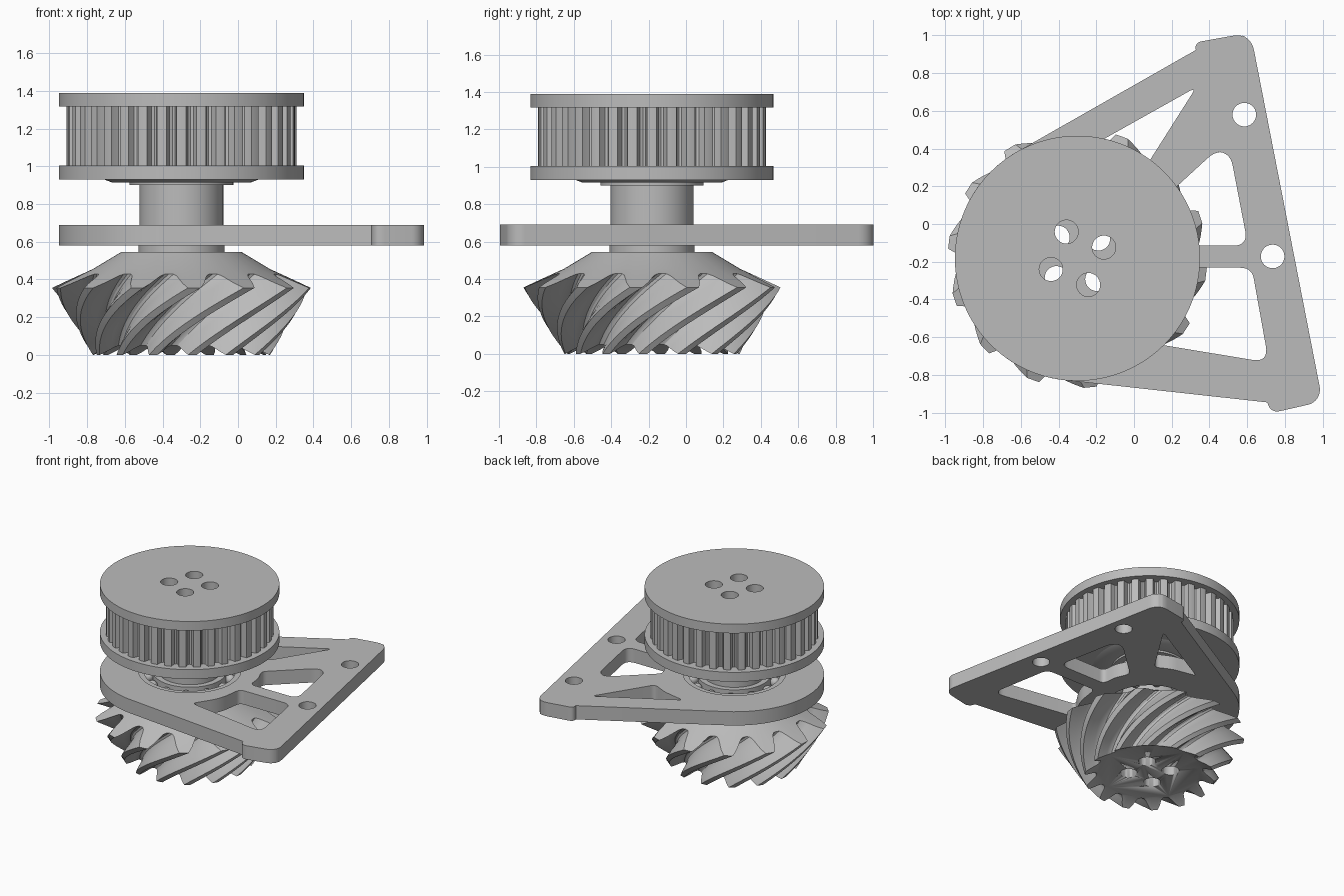
import bpy, bmesh
from math import sin, cos, tau, radians
from mathutils import Vector, Matrix

if "Cube" in bpy.data.objects:
    bpy.data.objects.remove(bpy.data.objects["Cube"])

AXIS = Vector((-0.30, -0.182))
TEETH, GROOVES = 14, 36

steel = bpy.data.materials.new("machined_grey")
steel.use_nodes = True
COLOUR = (0.5, 0.5, 0.5, 1)
steel.diffuse_color = COLOUR
steel.node_tree.nodes["Principled BSDF"].inputs["Base Color"].default_value = COLOUR


def add_object(name, mesh):
    obj = bpy.data.objects.new(name, mesh)
    bpy.context.collection.objects.link(obj)
    mesh.materials.clear()
    mesh.materials.append(steel)
    bpy.ops.object.select_all(action="DESELECT")
    obj.select_set(True)
    bpy.context.view_layer.objects.active = obj
    bpy.ops.object.shade_smooth_by_angle(angle=radians(28))
    return obj


def circle(r, centre=AXIS, n=96):
    return [centre + Vector((cos(tau * i / n), sin(tau * i / n))) * r for i in range(n)]


def rounded(corners):
    """Polygon of (x, y, setback) corners, each eased by a small curve."""
    out, pts = [], [Vector(c[:2]) for c in corners]
    for i, (p, c) in enumerate(zip(pts, corners)):
        if not c[2]:
            out.append(p)
            continue
        a = p + (pts[i - 1] - p).normalized() * c[2]
        b = p + (pts[(i + 1) % len(pts)] - p).normalized() * c[2]
        for k in range(9):
            t = k / 8
            out.append(a * (1 - t) ** 2 + p * 2 * t * (1 - t) + b * t * t)
    return out


def slab(name, loops, z0, z1):
    """Extruded flat outline; loops after the first become holes."""
    curve = bpy.data.curves.new(name, "CURVE")
    curve.dimensions, curve.fill_mode = "2D", "BOTH"
    curve.extrude = (z1 - z0) / 2
    for loop in loops:
        spline = curve.splines.new("POLY")
        spline.points.add(len(loop) - 1)
        for point, p in zip(spline.points, loop):
            point.co = (p.x, p.y, 0, 1)
        spline.use_cyclic_u = True
    temp = bpy.data.objects.new(name + "_outline", curve)
    bpy.context.collection.objects.link(temp)
    deps = bpy.context.evaluated_depsgraph_get()
    mesh = bpy.data.meshes.new_from_object(temp.evaluated_get(deps))
    bpy.data.objects.remove(temp)
    mesh.transform(Matrix.Translation((0, 0, (z0 + z1) / 2)))
    bm = bmesh.new()
    bm.from_mesh(mesh)
    bmesh.ops.remove_doubles(bm, verts=bm.verts, dist=1e-5)
    bmesh.ops.recalc_face_normals(bm, faces=bm.faces)
    bm.to_mesh(mesh)
    bm.free()
    return add_object(name, mesh)


def loft(name, rings, closed=False):
    """Skin rings of (angle, radius, z); closed joins last ring to first."""
    bm = bmesh.new()
    rows = [[bm.verts.new((AXIS.x + r * cos(a), AXIS.y + r * sin(a), z)) for a, r, z in ring]
            for ring in rings]
    n = len(rows[0])
    pairs = list(zip(rows, rows[1:])) + ([(rows[-1], rows[0])] if closed else [])
    for lo, hi in pairs:
        for i in range(n):
            j = (i + 1) % n
            bm.faces.new((lo[i], lo[j], hi[j], hi[i]))
    if not closed:
        bm.faces.new(rows[0][::-1])
        bm.faces.new(rows[-1])
    bmesh.ops.recalc_face_normals(bm, faces=bm.faces)
    mesh = bpy.data.meshes.new(name)
    bm.to_mesh(mesh)
    bm.free()
    return add_object(name, mesh)


def lathe(name, profile, n=96):
    return loft(name, [[(tau * i / n, r, z) for i in range(n)] for r, z in profile], True)


def bolt_centres(degrees):
    angles = [radians(degrees) + tau * i / 4 for i in range(4)]
    return [AXIS + Vector((cos(a), sin(a))) * 0.152 for a in angles]


def bolt_holes(degrees):
    return [circle(0.0625, c, 32) for c in bolt_centres(degrees)]


# Mounting plate: outline wraps the hub and runs out to two corners
start, end = radians(121.5), radians(261)
outline = [AXIS + Vector((cos(a), sin(a))) * 0.65
           for a in [start + (end - start) * i / 48 for i in range(49)]]
outline += rounded([(0.72, -1.005, 0.06), (0.96, -0.95, 0.04), (0.99, -0.89, 0.03),
                    (0.625, 0.98, 0.06), (0.56, 1.005, 0.04), (0.32, 0.962, 0.04)])
upper_window = rounded([(-0.25, 0.40, 0.03), (0.33, 0.725, 0.045),
                        (0.06, 0.30, 0.04), (-0.06, 0.36, 0.04)])
middle_window = rounded([(0.19, -0.115, 0.04), (0.605, -0.115, 0.08), (0.51, 0.38, 0.07),
                         (0.43, 0.385, 0.05), (0.13, 0.11, 0.04), (0.18, 0.0, 0.04)])
lower_window = rounded([(0.18, -0.232, 0.04), (0.625, -0.232, 0.06), (0.715, -0.735, 0.09),
                        (0.03, -0.622, 0.04), (0.15, -0.44, 0.08)])
screw_holes = [circle(0.0625, Vector(c), 40) for c in ((0.585, 0.58), (0.735, -0.172))]
slab("mounting_plate", [outline, upper_window, middle_window, lower_window, circle(0.37)]
     + screw_holes, 0.58, 0.69)

# Bearing in the plate: two races with balls between
lathe("bearing_outer_race", [(0.33, 0.585), (0.37, 0.585), (0.37, 0.685), (0.33, 0.685)])
lathe("bearing_inner_race", [(0.215, 0.585), (0.265, 0.585), (0.265, 0.685), (0.215, 0.685)])
bm = bmesh.new()
for i in range(12):
    a = tau * i / 12
    spot = (AXIS.x + 0.2975 * cos(a), AXIS.y + 0.2975 * sin(a), 0.635)
    bmesh.ops.create_uvsphere(bm, u_segments=16, v_segments=10, radius=0.038,
                              matrix=Matrix.Translation(spot))
balls = bpy.data.meshes.new("bearing_balls")
bm.to_mesh(balls)
bm.free()
add_object("bearing_balls", balls)

# Shaft and spacer
slab("shaft", [circle(0.222)] + bolt_holes(43), 0.54, 0.90)
lathe("spacer", [(0.215, 0.54), (0.228, 0.54), (0.228, 0.585), (0.215, 0.585)])

# Belt pulley: two flanges, a grooved drum and a stepped boss
drum = []
for i in range(GROOVES):
    for f, r in ((-0.24, 0.607), (0, 0.609), (0.24, 0.607), (0.29, 0.585), (0.36, 0.564),
                 (0.5, 0.556), (0.64, 0.564), (0.71, 0.585)):
        a = tau * (i + f) / GROOVES
        drum.append(AXIS + Vector((cos(a), sin(a))) * r)
slab("pulley_drum", [drum] + bolt_holes(22.5), 1.0, 1.32)
slab("pulley_top_flange", [circle(0.65, n=128)] + bolt_holes(22.5), 1.317, 1.39)
slab("pulley_lower_flange", [circle(0.65, n=128)] + bolt_holes(22.5), 0.93, 1.005)
slab("pulley_core", [circle(0.26)] + bolt_holes(22.5), 0.90, 0.93)
lathe("pulley_boss", [(0.25, 0.90), (0.275, 0.90), (0.275, 0.915), (0.37, 0.915),
                      (0.415, 0.932), (0.25, 0.932)])

# Spiral bevel gear: tooth section (fraction of pitch, height) lofted up the cone
SECTION = [(-0.5, 0), (-0.40, 0.03), (-0.33, 0.14), (-0.27, 0.36), (-0.20, 0.68), (-0.11, 1),
           (0.11, 1), (0.20, 0.68), (0.27, 0.36), (0.33, 0.14), (0.40, 0.03)]


def gear_ring(t, flat=None):
    phase = radians(18.6 - 50 * (1 - t))
    root = Vector((0.385 + 0.14 * t, 0.05 + 0.38 * t))
    tip = Vector((0.47 + 0.218 * t, 0.355 * t))
    ring = []
    for i in range(TEETH):
        for f, u in SECTION:
            r, z = flat or root.lerp(tip, u)
            ring.append((phase + tau * (i + f) / TEETH, r, z))
    return ring


STEPS = 20
gear = loft("spiral_bevel_gear",
            [gear_ring(0, (0.375, 0.05))] + [gear_ring(i / STEPS) for i in range(STEPS + 1)]
            + [gear_ring(1, (0.47, 0.455)), gear_ring(1, (0.32, 0.545))])

# Bolt holes through the gear
cutter = slab("bolt_hole_cutter", [h for h in bolt_holes(43)], -0.2, 0.8)
cut = gear.modifiers.new("bolt_holes", "BOOLEAN")
cut.operation, cut.solver, cut.object = "DIFFERENCE", "EXACT", cutter
bpy.context.view_layer.objects.active = gear
bpy.ops.object.modifier_apply(modifier=cut.name)
bpy.data.objects.remove(cutter)
